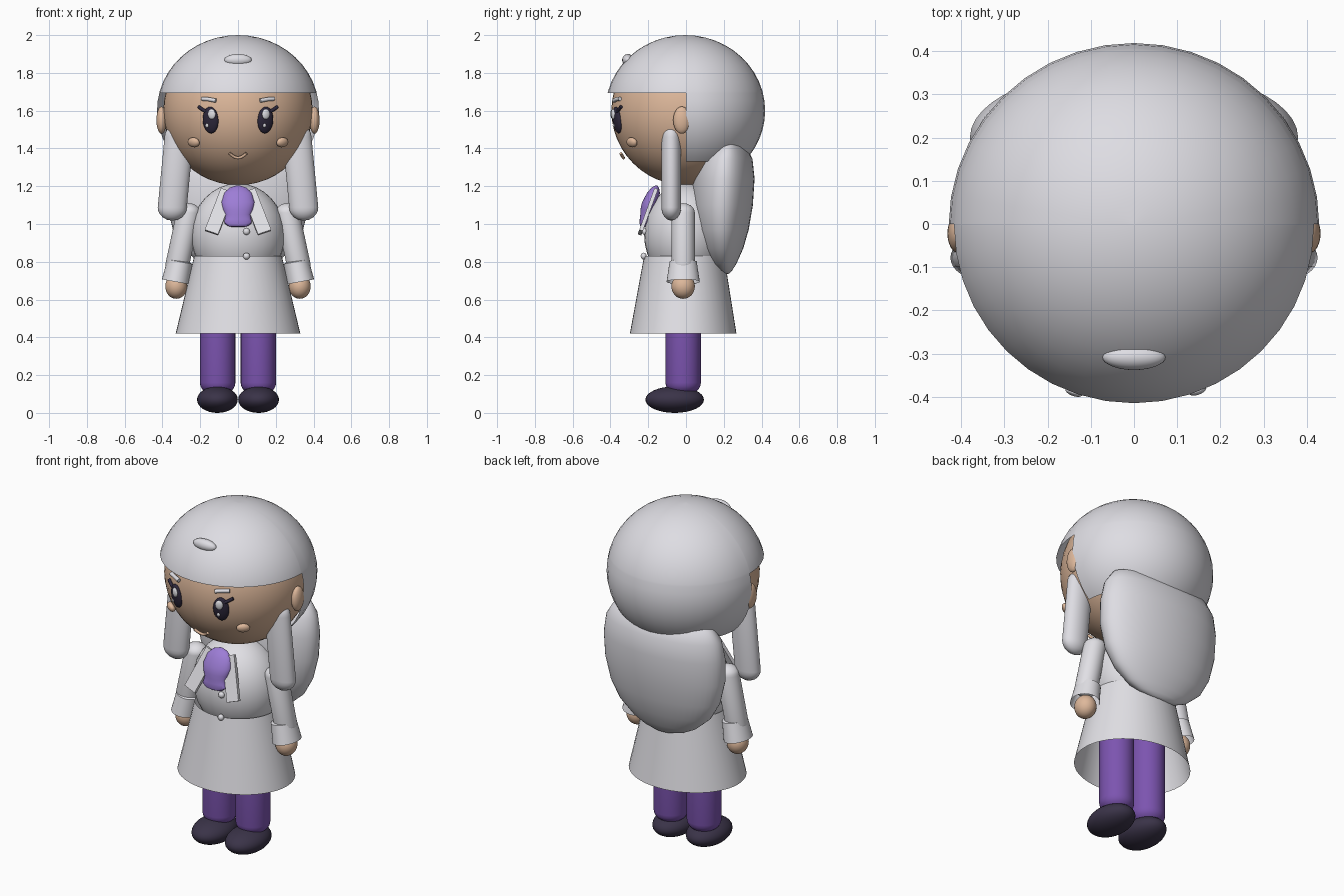
import bpy, bmesh, math
from mathutils import Vector, Matrix, Euler

if "Cube" in bpy.data.objects:
    bpy.data.objects.remove(bpy.data.objects["Cube"])


def material(name, r, g, b):
    lin = [(c / 255 / 12.92) if c < 10 else ((c / 255 + 0.055) / 1.055) ** 2.4 for c in (r, g, b)]
    m = bpy.data.materials.new(name)
    m.diffuse_color = (*lin, 1)
    m.use_nodes = True
    m.node_tree.nodes["Principled BSDF"].inputs["Base Color"].default_value = m.diffuse_color
    return m


HAIR = material("pale_hair", 222, 221, 227)
COAT = material("pale_coat", 225, 224, 229)
SKIN = material("skin", 222, 184, 155)
LEGS = material("purple_leggings", 124, 84, 176)
BOW = material("lilac_bow", 157, 125, 214)
SHOE = material("dark_shoe", 58, 51, 72)
EYE = material("dark_eye", 46, 40, 60)
SHINE = material("eye_shine", 240, 240, 246)


def finish(name, bm, mat, angle=40):
    bmesh.ops.recalc_face_normals(bm, faces=bm.faces)
    me = bpy.data.meshes.new(name)
    bm.to_mesh(me)
    bm.free()
    me.materials.append(mat)
    ob = bpy.data.objects.new(name, me)
    bpy.context.collection.objects.link(ob)
    bpy.ops.object.select_all(action='DESELECT')
    ob.select_set(True)
    bpy.context.view_layer.objects.active = ob
    bpy.ops.object.shade_smooth_by_angle(angle=math.radians(angle))
    return ob


def ellipsoid(name, loc, radii, mat, rot=None, seg=32):
    bm = bmesh.new()
    bmesh.ops.create_uvsphere(bm, u_segments=seg, v_segments=seg // 2, radius=1)
    r = rot.to_matrix().to_4x4() if rot else Matrix()
    bm.transform(Matrix.Translation(loc) @ r @ Matrix.Diagonal((*radii, 1)))
    return finish(name, bm, mat)


def loft(name, rings, mat, caps=True, seg=32, slope=0.0):
    """Skin elliptical rings given as (x, y, z, rx, ry); slope tilts them sideways."""
    bm = bmesh.new()
    loops = []
    for x, y, z, rx, ry in rings:
        loops.append([bm.verts.new((x + rx * math.cos(a), y + ry * math.sin(a),
                                    z + slope * rx * math.cos(a)))
                      for a in (2 * math.pi * i / seg for i in range(seg))])
    for a, b in zip(loops, loops[1:]):
        for i in range(seg):
            j = (i + 1) % seg
            bm.faces.new((a[i], a[j], b[j], b[i]))
    if caps:
        bm.faces.new(loops[0])
        bm.faces.new(loops[-1])
    return finish(name, bm, mat)


def capsule(name, top, bottom, rx, ry, end, mat):
    """Rounded limb between two end points; end is the height of each rounded tip."""
    top, bottom = Vector(top), Vector(bottom)
    angles = [math.radians(a) for a in (88, 70, 50, 30, 15, 0)]
    levels = [(1, math.sin(a), math.cos(a)) for a in angles]
    levels += [(-1, math.sin(a), math.cos(a)) for a in reversed(angles)]
    rings = []
    for side, s, c in levels:
        base = top if side > 0 else bottom
        rings.append((base.x, base.y, base.z + side * (s - 1) * end, rx * c, ry * c))
    return loft(name, rings, mat)


def stroke(name, pts, radius, mat):
    cu = bpy.data.curves.new(name, 'CURVE')
    cu.dimensions = '3D'
    cu.bevel_depth = radius
    cu.bevel_resolution = 3
    cu.use_fill_caps = True
    sp = cu.splines.new('POLY')
    sp.points.add(len(pts) - 1)
    for p, co in zip(sp.points, pts):
        p.co = (*co, 1)
    cu.materials.append(mat)
    ob = bpy.data.objects.new(name, cu)
    bpy.context.collection.objects.link(ob)
    bpy.ops.object.select_all(action='DESELECT')
    ob.select_set(True)
    bpy.context.view_layer.objects.active = ob
    bpy.ops.object.convert(target='MESH')
    bpy.ops.object.shade_smooth_by_angle(angle=math.radians(50))


# Head
HC, HR = Vector((0, 0, 1.6)), 0.395
ellipsoid("head", HC, (HR, HR, HR), SKIN, seg=48)


def on_head(x, z, out=0.0):
    y = -math.sqrt(HR ** 2 - x ** 2 - (z - HC.z) ** 2)
    n = Vector((x, y, z - HC.z)).normalized()
    return HC + n * (HR + out), n


def face_dot(name, x, z, rx, rz, depth, mat, out=0.0):
    p, n = on_head(x, z, out)
    ellipsoid(name, p, (rx, depth, rz), mat, n.to_track_quat('Y', 'Z'), 24)


# Hair shell: high fringe at the front, low cut at the back
bm = bmesh.new()
bmesh.ops.create_uvsphere(bm, u_segments=40, v_segments=24, radius=1)
bm.transform(Matrix.Translation((0, -0.004, 1.6)) @ Matrix.Diagonal((0.429, 0.423, 0.4, 1)))
FRINGE, NAPE = 1.693, 1.33
for co, no in (((0, 0, FRINGE), (0, 0, 1)), ((0, 0, NAPE), (0, 0, 1)), ((0, 0, 0), (0, 1, 0))):
    bmesh.ops.bisect_plane(bm, geom=bm.verts[:] + bm.edges[:] + bm.faces[:],
                           dist=1e-5, plane_co=co, plane_no=no)
drop = []
for f in bm.faces:
    c = f.calc_center_median()
    if not (c.z > FRINGE or (c.y > 0 and c.z > NAPE)):
        drop.append(f)
bmesh.ops.delete(bm, geom=drop, context='FACES')
finish("hair_cap", bm, HAIR)
ellipsoid("hair_highlight", (0, -0.308, 1.868), (0.073, 0.03, 0.032), HAIR)

# Long hair at the back: (z, front y, back y, half width)
tail = [(1.447, .225, .25, .2), (1.438, .175, .28, .26), (1.41, .115, .318, .32),
        (1.345, .06, .352, .362), (1.24, .037, .363, .38), (1.1, .032, .354, .376),
        (.97, .05, .332, .345), (.87, .083, .303, .29), (.79, .127, .267, .2),
        (.755, .162, .245, .13), (.738, .195, .23, .06), (.735, .21, .22, .02)]
loft("back_hair", [(0, (a + b) / 2, z, w, (b - a) / 2) for z, a, b, w in tail], HAIR, seg=48)

# Torso and open skirt
ellipsoid("torso", (0, 0, 0.945), (0.25, 0.222, 0.27), COAT)
loft("skirt", [(0, -0.01, 0.83, 0.232, 0.212), (0, -0.015, 0.42, 0.33, 0.282)], COAT, False, 48)

# Buttons
for z, y in ((0.96, -0.218), (0.83, -0.224)):
    ellipsoid("button", (0.045, y, z), (0.018, 0.016, 0.018), COAT, seg=16)

# Neck bow: a puffed knot narrowing into a short flared end
knot = [(1.203, -.158, .012, .006), (1.192, -.163, .045, .02), (1.165, -.172, .073, .034),
        (1.115, -.19, .088, .043), (1.075, -.203, .079, .039), (1.05, -.21, .066, .032),
        (1.025, -.215, .07, .03), (1.005, -.22, .073, .026), (.99, -.223, .055, .02),
        (.984, -.224, .03, .01)]
loft("neck_bow", [(0, y, z, rx, ry) for z, y, rx, ry in knot], BOW)

for s, side in ((-1, "left"), (1, "right")):
    # Lapel strip
    bm = bmesh.new()
    bmesh.ops.create_cube(bm, size=1)
    rot = (Matrix.Rotation(math.radians(-20), 4, 'X')
           @ Matrix.Rotation(math.radians(-20 * s), 4, 'Y'))
    bm.transform(Matrix.Translation((0.098 * s, -0.202, 1.065)) @ rot
                 @ Matrix.Diagonal((0.075, 0.02, 0.25, 1)))
    finish(side + "_lapel", bm, COAT)

    # Ear and side lock
    ellipsoid(side + "_ear", (0.405 * s, -0.022, 1.55), (0.027, 0.046, 0.072), SKIN, seg=24)
    capsule(side + "_side_lock", (0.312 * s, -0.078, 1.53), (0.348 * s, -0.078, 1.018),
            0.077, 0.052, 0.07, HAIR)

    # Arm, cuff and hand
    capsule(side + "_sleeve", (0.262 * s, -0.015, 1.11), (0.32 * s, -0.015, 0.74),
            0.064, 0.062, 0.05, COAT)
    loft(side + "_cuff", [(0.307 * s, -0.015, 0.805, 0.055, 0.055),
                          (0.308 * s, -0.015, 0.8, 0.066, 0.072),
                          (0.331 * s, -0.015, 0.694, 0.072, 0.088)], COAT, False, slope=0.18 * s)
    ellipsoid(side + "_hand", (0.327 * s, -0.015, 0.67), (0.058, 0.062, 0.066), SKIN)

    # Leg and shoe
    capsule(side + "_leg", (0.108 * s, -0.015, 0.8), (0.108 * s, -0.015, 0.09),
            0.094, 0.094, 0.07, LEGS)
    ellipsoid(side + "_shoe", (0.109 * s, -0.06, 0.07), (0.108, 0.155, 0.07), SHOE)

    # Eye, shines, lash, brow and cheek
    face_dot(side + "_eye", 0.145 * s, 1.55, 0.044, 0.071, 0.02, EYE)
    face_dot(side + "_eye_shine", 0.145 * s + 0.004 - 0.008 * s, 1.582, 0.021, 0.027, 0.01,
             SHINE, 0.018)
    face_dot(side + "_eye_glint", 0.145 * s - 0.011, 1.525, 0.009, 0.011, 0.007, SHINE, 0.018)
    stroke(side + "_lash", [on_head(x * s, z, 0.008)[0]
                            for x, z in ((.165, 1.595), (.185, 1.606), (.205, 1.621))], 0.009, EYE)
    stroke(side + "_brow", [on_head(x * s, z, 0.008)[0]
                            for x, z in ((.115, 1.652), (.15, 1.659), (.187, 1.662))], 0.011, HAIR)
    face_dot(side + "_cheek", 0.228 * s, 1.437, 0.037, 0.027, 0.02, SKIN, 0.012)

# Smile
stroke("mouth", [on_head(x, 1.362 + 13 * x * x, 0.02)[0]
                 for x in (-.042, -.03, -.015, 0, .015, .03, .042)], 0.008, SKIN)
